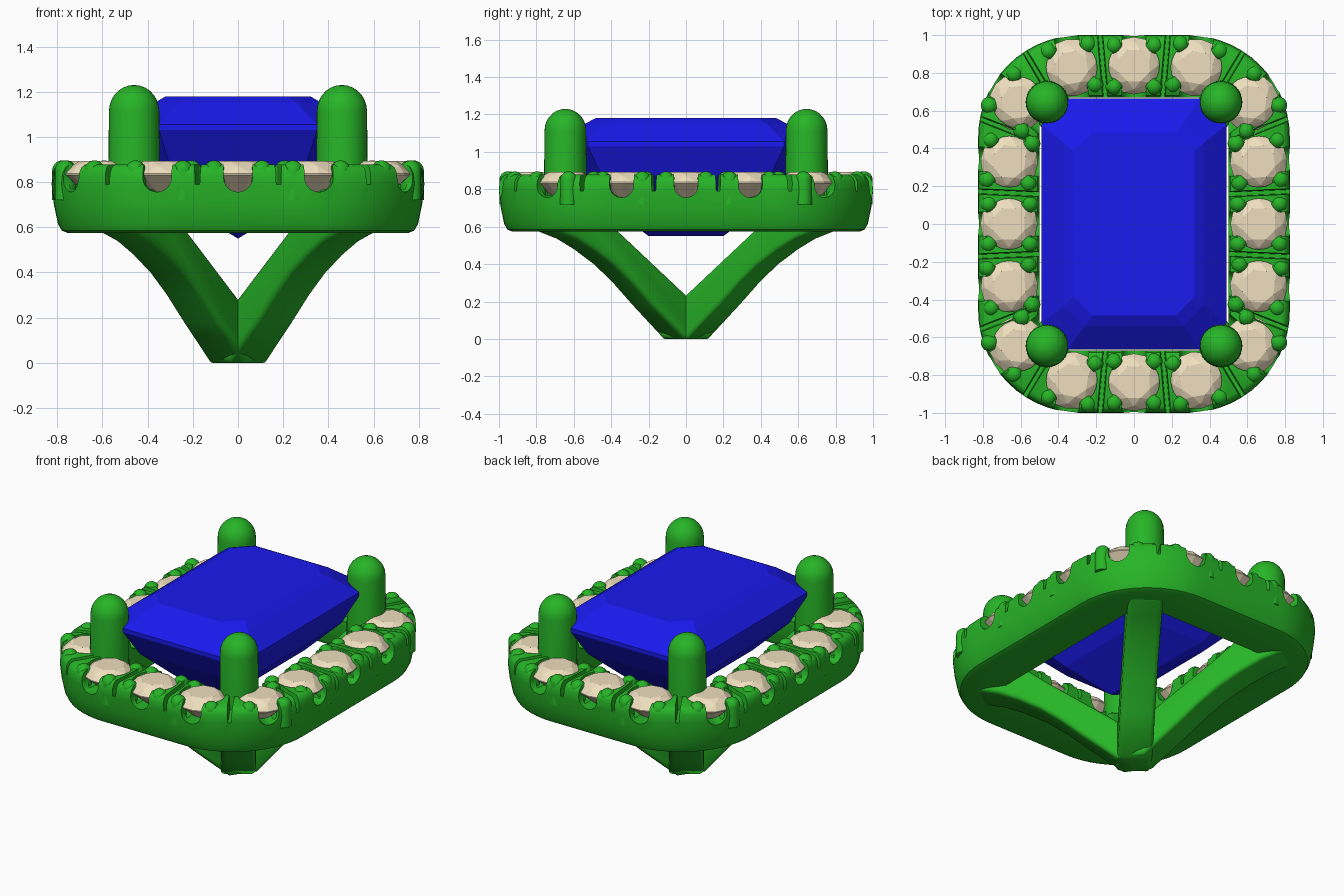
import bpy, bmesh
from math import sin, cos, pi, radians, atan2
from mathutils import Vector, Matrix

if "Cube" in bpy.data.objects:
    bpy.data.objects.remove(bpy.data.objects["Cube"])


def material(name, rgb):
    m = bpy.data.materials.new(name)
    m.diffuse_color = (*rgb, 1)
    m.use_nodes = True
    m.node_tree.nodes["Principled BSDF"].inputs["Base Color"].default_value = m.diffuse_color
    return m


METAL = material("green_metal", (0.02, 0.46, 0.02))
BLUE = material("blue_gem", (0.01, 0.01, 0.85))
CREAM = material("cream_gem", (0.86, 0.74, 0.52))


def finish(name, bm, mat):
    bmesh.ops.recalc_face_normals(bm, faces=bm.faces)
    me = bpy.data.meshes.new(name)
    bm.to_mesh(me)
    bm.free()
    ob = bpy.data.objects.new(name, me)
    bpy.context.collection.objects.link(ob)
    if mat:
        me.materials.append(mat)
    return ob


def activate(ob):
    bpy.ops.object.select_all(action='DESELECT')
    ob.select_set(True)
    bpy.context.view_layer.objects.active = ob


def smooth(ob, angle=35):
    activate(ob)
    for m in list(ob.modifiers):
        bpy.ops.object.modifier_apply(modifier=m.name)
    bpy.ops.object.shade_smooth_by_angle(angle=radians(angle))


def bridge(bm, a, b):
    n = len(a)
    for i in range(n):
        bm.faces.new((a[i], a[(i + 1) % n], b[(i + 1) % n], b[i]))


def prism(bm, pts, origin, xa, ya, half):
    """Extrude a 2D outline both ways along the normal of its plane."""
    o, xa, ya = Vector(origin), Vector(xa), Vector(ya)
    n = xa.cross(ya)
    a, b = [[bm.verts.new(o + xa * p + ya * q + n * s) for p, q in pts] for s in (-half, half)]
    bridge(bm, a, b)
    bm.faces.new(a[::-1])
    bm.faces.new(b)


def post(bm, x, y, r, z0, z1, seg, top=1.0):
    """Round post with a domed end."""
    prof = [(r, z0)] + [(r * top * cos(t * pi / 14), z1 - r + r * sin(t * pi / 14)) for t in range(7)]
    rings = [[bm.verts.new((x + q * cos(2 * pi * i / seg), y + q * sin(2 * pi * i / seg), z))
              for i in range(seg)] for q, z in prof]
    for a, b in zip(rings, rings[1:]):
        bridge(bm, a, b)
    tip = bm.verts.new((x, y, z1))
    for i in range(seg):
        bm.faces.new((rings[-1][i], rings[-1][(i + 1) % seg], tip))
    bm.faces.new(rings[0][::-1])


def hull(bm, pts):
    vs = [bm.verts.new(p) for p in pts]
    res = bmesh.ops.convex_hull(bm, input=vs)
    junk = [v for v in res["geom_interior"] if isinstance(v, bmesh.types.BMVert)]
    bmesh.ops.delete(bm, geom=junk, context='VERTS')


# Stone layout: x, y and outward angle for one quarter, mirrored to all sides
quarter = [(0.662, 0, 0), (0.66, 0.33, 5), (0.615, 0.645, 38), (0.33, 0.828, 80), (0, 0.838, 90)]
stones = set()
for x, y, a in quarter:
    for sx in (1, -1):
        for sy in (1, -1):
            ang = round(atan2(sy * sin(radians(a)), sx * cos(radians(a))), 4)
            if x == 0:
                ang = round(sy * pi / 2, 4)
            if y == 0:
                ang = 0.0 if sx > 0 else round(pi, 4)
            stones.add((sx * x + 0.0, sy * y + 0.0, ang))
stones = sorted(stones, key=lambda s: atan2(s[1], s[0]))


# Halo frame: a section swept round a rounded rectangle
def outline(hx, hy, r, n=14):
    pts = []
    for k, (sx, sy) in enumerate([(1, 1), (-1, 1), (-1, -1), (1, -1)]):
        for i in range(n + 1):
            t = (k + i / n) * pi / 2
            pts.append((sx * (hx - r) + r * cos(t), sy * (hy - r) + r * sin(t)))
    return pts


section = [(.755, .93, .47, .575), (.78, .955, .49, .585), (.797, .972, .51, .615),
           (.815, .99, .53, .70), (.825, 1.0, .54, .79), (.822, .997, .54, .84),
           (.81, .985, .53, .865), (.79, .965, .51, .878), (.54, .71, .18, .878),
           (.51, .68, .15, .86), (.50, .67, .14, .83), (.50, .67, .14, .60), (.515, .685, .15, .575)]
bm = bmesh.new()
rings = [[bm.verts.new((x, y, z)) for x, y in outline(hx, hy, r)] for hx, hy, r, z in section]
for a, b in zip(rings, rings[1:] + rings[:1]):
    bridge(bm, a, b)
halo = finish("halo_frame", bm, METAL)

# Cutters: round seats, U scallops under each stone, thin grooves between stones
UP = (0, 0, 1)
circle = [(0.135 * cos(i * pi / 12), 0.135 * sin(i * pi / 12)) for i in range(24)]
u_shape = [(-0.064, 1.0)] + [(-0.064 * cos(i * pi / 10), 0.82 - 0.064 * sin(i * pi / 10))
                             for i in range(11)] + [(0.064, 1.0)]
groove = [(-0.03, 1.0), (-0.013, 0.86), (-0.01, 0.79), (0.01, 0.79), (0.013, 0.86), (0.03, 1.0)]
seats, scallops, grooves = bmesh.new(), bmesh.new(), bmesh.new()
for i, (x, y, a) in enumerate(stones):
    prism(seats, circle, (x, y, 0.89), (1, 0, 0), (0, 1, 0), 0.12)
    prism(scallops, u_shape, (x, y, 0), (-sin(a), cos(a), 0), UP, 0.25)
    x2, y2, a2 = stones[(i + 1) % len(stones)]
    m = atan2(sin(a) + sin(a2), cos(a) + cos(a2))
    prism(grooves, groove, ((x + x2) / 2, (y + y2) / 2, 0), (-sin(m), cos(m), 0), UP, 0.25)
cutters = []
for name, b in (("seat_cutter", seats), ("scallop_cutter", scallops), ("groove_cutter", grooves)):
    c = finish(name, b, None)
    c.hide_render = True
    mod = halo.modifiers.new(name, 'BOOLEAN')
    mod.operation, mod.solver, mod.object, mod.use_self = 'DIFFERENCE', 'EXACT', c, True
    cutters.append(c)
smooth(halo)
for c in cutters:
    bpy.data.objects.remove(c)

# Small beads holding the stones, and the faceted stones themselves
beads, small = bmesh.new(), bmesh.new()
for x, y, a in stones:
    n, t = Vector((cos(a), sin(a))), Vector((-sin(a), cos(a)))
    for u in (-0.106, 0.106):
        for v in (-0.11, 0.108):
            p = Vector((x, y)) + t * u + n * v
            post(beads, p.x, p.y, 0.046, 0.72, 0.896, 14)
    pts = [(0, 0, 0.70)]
    for r, z, k, off in ((0.09, 0.893, 8, 0.5), (0.125, 0.872, 8, 0), (0.152, 0.838, 16, 0),
                         (0.152, 0.832, 16, 0)):
        pts += [(r * cos((i + off) * 2 * pi / k + a), r * sin((i + off) * 2 * pi / k + a), z)
                for i in range(k)]
    hull(small, [(x + p, y + q, z) for p, q, z in pts])
smooth(finish("halo_beads", beads, METAL), 50)
finish("halo_stones", small, CREAM)

# Centre stone: step cut with clipped corners and a keel
bm = bmesh.new()
pts = [(0, 0.2, 0.55), (0, -0.2, 0.55)]
for hx, hy, c, z in ((.32, .485, .10, 1.18), (.37, .54, .11, 1.15), (.49, .665, .14, 1.055),
                     (.49, .665, .14, 1.03), (.42, .57, .12, .87), (.25, .40, .08, .70)):
    for sx in (1, -1):
        for sy in (1, -1):
            pts += [(sx * hx, sy * (hy - c), z), (sx * (hx - c), sy * hy, z)]
hull(bm, pts)
finish("centre_stone", bm, BLUE)

# Four corner prongs, each with a flared leg running down to the foot
leg = [(-.03, 0), (.085, 0), (.29, .18), (.42, .30), (.54, .395), (.67, .475), (.79, .535),
       (.93, .58), (.93, .63), (.80, .72), (.69, .74), (.62, .67), (.50, .57), (-.03, .165)]
ang = atan2(0.645, 0.46)
for sx, side in ((1, "right"), (-1, "left")):
    for sy, end in ((1, "back"), (-1, "front")):
        bm = bmesh.new()
        post(bm, sx * 0.46, sy * 0.645, 0.116, 0.64, 1.23, 32, 0.96)
        smooth(finish(f"{end}_{side}_prong", bm, METAL), 50)
        bm = bmesh.new()
        prism(bm, leg, (0, 0, 0), (sx * cos(ang), sy * sin(ang), 0), UP, 0.102)
        ob = finish(f"{end}_{side}_leg", bm, METAL)
        bev = ob.modifiers.new("round", 'BEVEL')
        bev.width, bev.segments, bev.limit_method = 0.03, 3, 'ANGLE'
        bev.angle_limit = radians(50)
        smooth(ob, 40)
